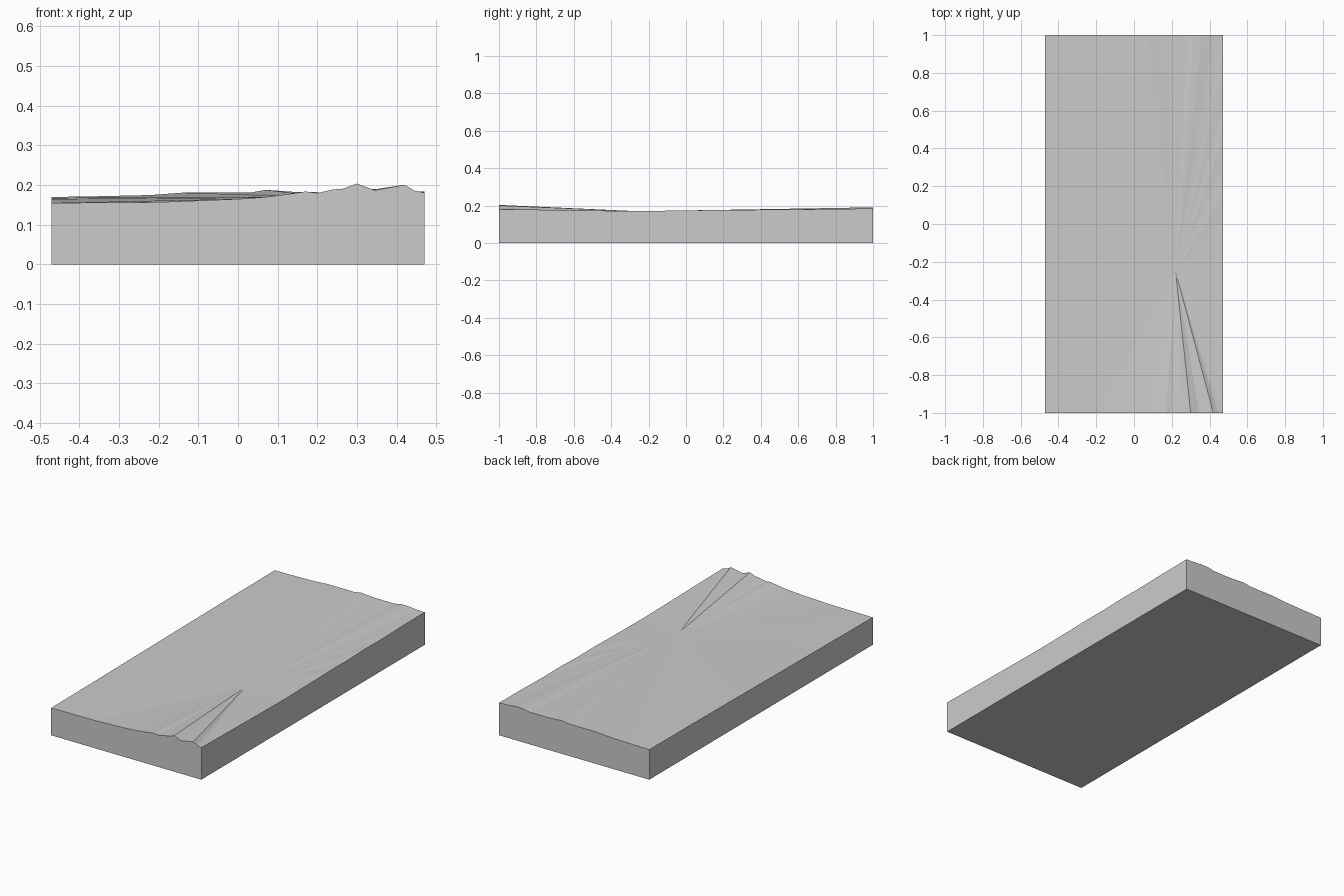
import bpy, bmesh

# Rim heights of the slab: (position along the edge, z)
FRONT = [(-0.47, 0.155), (-0.2, 0.157), (0, 0.165), (0.07, 0.170), (0.14, 0.179),
         (0.17, 0.184), (0.2, 0.180), (0.24, 0.189), (0.265, 0.191), (0.3, 0.204),
         (0.345, 0.187), (0.42, 0.201), (0.445, 0.186), (0.47, 0.181)]
RIGHT = [(-0.7, 0.177), (-0.45, 0.173), (-0.25, 0.171), (-0.1, 0.173), (0.03, 0.174),
         (0.15, 0.177), (0.3, 0.176), (0.45, 0.180), (0.6, 0.179), (0.8, 0.183)]
BACK = [(0.47, 0.184), (0.42, 0.185), (0.36, 0.191), (0.32, 0.190), (0.28, 0.182),
        (0.2, 0.182), (0.14, 0.183), (0.07, 0.188), (0.03, 0.181), (-0.14, 0.181),
        (-0.22, 0.175), (-0.35, 0.172), (-0.47, 0.170)]
LEFT = [(0.6, 0.168), (0.2, 0.165), (-0.25, 0.161), (-0.6, 0.158)]
APEX = (0.22, -0.25, 0.170)

rim = [(x, -1, z) for x, z in FRONT]
rim += [(0.47, y, z) for y, z in RIGHT]
rim += [(x, 1, z) for x, z in BACK]
rim += [(-0.47, y, z) for y, z in LEFT]

# Slab: flat base, vertical walls, creased top radiating from one point
bm = bmesh.new()
top = [bm.verts.new(p) for p in rim]
base = [bm.verts.new((x, y, 0)) for x, y, z in rim]
apex = bm.verts.new(APEX)
n = len(rim)
for i in range(n):
    j = (i + 1) % n
    bm.faces.new((top[i], top[j], apex))
    bm.faces.new((base[i], base[j], top[j], top[i]))
bm.faces.new(base[::-1])
bmesh.ops.recalc_face_normals(bm, faces=bm.faces[:])

mesh = bpy.data.meshes.new("terrain_slab")
bm.to_mesh(mesh)
bm.free()
slab = bpy.data.objects.new("terrain_slab", mesh)
bpy.context.collection.objects.link(slab)
